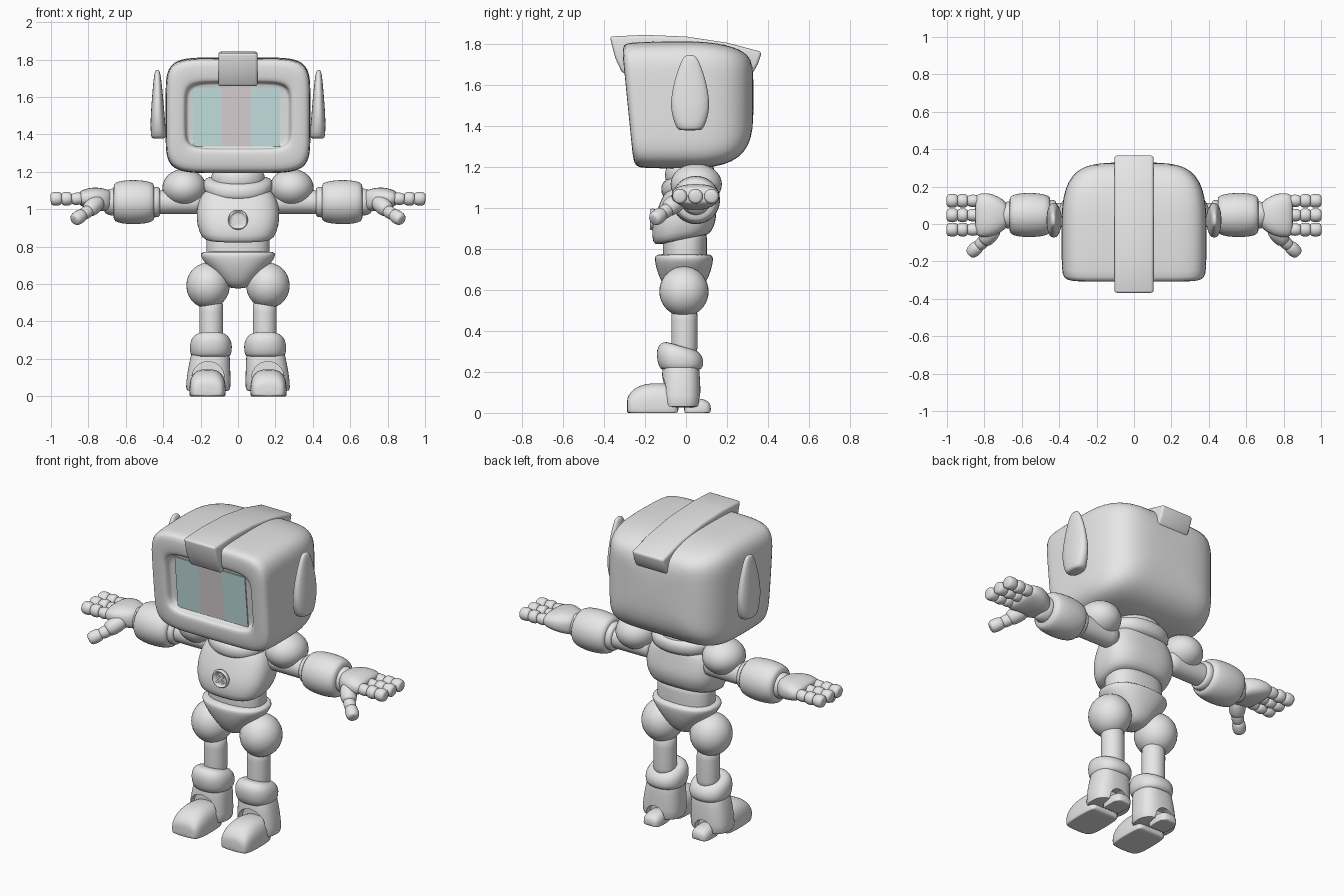
import bpy, bmesh, math
from mathutils import Matrix, Vector

if "Cube" in bpy.data.objects:
    bpy.data.objects.remove(bpy.data.objects["Cube"])


def material(name, rgb):
    m = bpy.data.materials.new(name)
    m.use_nodes = True
    m.diffuse_color = (*rgb, 1)
    m.node_tree.nodes["Principled BSDF"].inputs["Base Color"].default_value = (*rgb, 1)
    return m


GREY = material("shell grey", (0.8, 0.8, 0.8))
BLUE = material("screen pale blue", (0.7, 0.95, 0.95))
MAUVE = material("screen warm grey", (0.74, 0.68, 0.69))


def add_object(name, bm, mat=GREY, smooth=True):
    bmesh.ops.recalc_face_normals(bm, faces=bm.faces)
    mesh = bpy.data.meshes.new(name)
    bm.to_mesh(mesh)
    bm.free()
    mesh.materials.append(mat)
    for p in mesh.polygons:
        p.use_smooth = smooth
    ob = bpy.data.objects.new(name, mesh)
    bpy.context.collection.objects.link(ob)
    return ob


def activate(ob):
    bpy.ops.object.select_all(action="DESELECT")
    ob.select_set(True)
    bpy.context.view_layer.objects.active = ob


def mirror(ob):
    ob.modifiers.new("Mirror", "MIRROR").use_mirror_merge = False
    return ob


def loft(name, rings, axis="z", n=2, segs=28, warp=None, matrix=None):
    """Skin superellipse rings (position, centre, radii) along an axis."""
    order = {"x": (2, 0, 1), "y": (0, 2, 1), "z": (0, 1, 2)}[axis]
    bm = bmesh.new()
    loops = []
    for t, centre, radii in rings:
        loop = []
        for i in range(segs):
            a = math.tau * i / segs
            uv = [c + r * math.copysign(abs(f) ** (2 / n), f)
                  for c, r, f in zip(centre, radii, (math.cos(a), math.sin(a)))]
            local = (*uv, t)
            co = Vector([local[k] for k in order])
            if warp:
                co = warp(co)
            loop.append(bm.verts.new(matrix @ co if matrix else co))
        loops.append(loop)
    for a, b in zip(loops, loops[1:]):
        for i in range(segs):
            j = (i + 1) % segs
            bm.faces.new((a[i], a[j], b[j], b[i]))
    bm.faces.new(loops[0])
    bm.faces.new(loops[-1])
    ob = add_object(name, bm)
    ob.modifiers.new("Subdivision", "SUBSURF").levels = 1
    ob.modifiers["Subdivision"].render_levels = 1
    return ob


def turned(name, centre, profile, axis="z", **kw):
    """Round part from (position, radius) pairs."""
    return loft(name, [(t, centre, (r, r)) for t, r in profile], axis, **kw)


def ball(name, centre, radii):
    bm = bmesh.new()
    bmesh.ops.create_uvsphere(bm, u_segments=32, v_segments=20, radius=1,
                              matrix=Matrix.Translation(centre) @ Matrix.Diagonal((*radii, 1)))
    return mirror(add_object(name, bm))


def link(name, start, end, r):
    """Rounded finger segment between two points."""
    a, d = Vector(start), Vector(end) - Vector(start)
    m = Matrix.Translation(a) @ d.to_track_quat("Z", "Y").to_matrix().to_4x4()
    shape = ((0, .6), (.1, .9), (.5, 1), (.9, .9), (1, .6))
    return mirror(turned(name, (0, 0), [(t * d.length, k * r) for t, k in shape],
                         segs=16, matrix=m))


def box(name, centre, size, mat=GREY, warp=None, spin=0):
    bm = bmesh.new()
    bmesh.ops.create_cube(bm, size=1, matrix=Matrix.Translation(centre)
                          @ Matrix.Rotation(spin, 4, "Y") @ Matrix.Diagonal((*size, 1)))
    if warp:
        for v in bm.verts:
            v.co = warp(v.co)
    return add_object(name, bm, mat, smooth=False)


# Head with recessed screen; the face leans forward at the top
def lean(co):
    k = max(0, min(1, (0.1 - co.y) / 0.3))
    return Vector((co.x, co.y - 0.1 * k * (co.z - 1.5), co.z))


head = [(-.235, 1.5, .264, .166), (-.235, 1.5, .274, .174), (-.265, 1.5, .28, .178),
        (-.278, 1.5, .287, .184), (-.285, 1.5, .302, .198), (-.284, 1.5, .35, .27),
        (-.272, 1.5, .378, .299), (-.24, 1.5, .387, .307), (-.1, 1.502, .388, .31),
        (.05, 1.503, .388, .31), (.14, 1.502, .38, .303), (.225, 1.505, .355, .282),
        (.285, 1.515, .305, .245), (.318, 1.53, .24, .195), (.33, 1.54, .13, .11)]
loft("head", [(y, (0, z), (rx, rz)) for y, z, rx, rz in head], "y", n=6, segs=56, warp=lean)

# Screen bands
for name, x, mat in (("screen_band_right", -.1625, BLUE), ("screen_band_middle", -.0075, MAUVE),
                     ("screen_band_left", .1475, BLUE)):
    box(name, (x, -.24, 1.49), (.155, .006, .31), mat, lean)

# Crest over the head
bm = bmesh.new()
outline = [(-.31, 1.655), (-.345, 1.73), (-.372, 1.835), (-.2, 1.843), (0, 1.835), (.2, 1.805),
           (.37, 1.76), (.35, 1.7), (.325, 1.655), (.27, 1.66), (.2, 1.73), (-.24, 1.73), (-.28, 1.66)]
side = bm.faces.new([bm.verts.new((-.105, y, z)) for y, z in outline])
moved = bmesh.ops.extrude_face_region(bm, geom=[side])["geom"]
bmesh.ops.translate(bm, vec=(.21, 0, 0), verts=[g for g in moved if isinstance(g, bmesh.types.BMVert)])
crest = add_object("head_crest", bm)
bevel = crest.modifiers.new("Bevel", "BEVEL")
bevel.width, bevel.segments = .018, 3
activate(crest)
bpy.ops.object.modifier_apply(modifier="Bevel")
bpy.ops.object.shade_smooth_by_angle(angle=math.radians(35))

# Ears
ear = [(1.377, .425, .032, .05), (1.385, .425, .041, .066), (1.45, .428, .04, .09),
       (1.52, .43, .036, .097), (1.62, .43, .028, .078), (1.7, .431, .02, .05),
       (1.735, .431, .014, .032), (1.745, .431, .007, .016)]
mirror(loft("ear", [(z, (x, .02), (rx, ry)) for z, x, rx, ry in ear], n=2.4))

# Torso
chest = [(.815, -.02, .165, .115), (.825, -.02, .195, .143), (.9, -.012, .219, .157),
         (.97, 0, .224, .15), (1.05, .01, .212, .126), (1.1, .02, .18, .11), (1.13, .025, .12, .09)]
loft("chest", [(z, (0, y), (rx, ry)) for z, y, rx, ry in chest], n=2.8, segs=40,
     warp=lambda c: Vector((c.x, c.y, c.z + max(0, 1 - c.z) * (c.y + .15) * 1.1)))
loft("collar", [(z, (0, .02), (r, r * .76)) for z, r in
                ((1.05, .15), (1.07, .18), (1.11, .19), (1.14, .178), (1.15, .14))],
     n=2.2, warp=lambda c: Vector((c.x, c.y, c.z + .3 * min(c.y, .03) + .02)))
loft("neck", [(z, (0, .02), (r, r * .85)) for z, r in
              ((1.1, .14), (1.15, .145), (1.18, .145), (1.22, .13))])
loft("waist", [(z, (0, -.005), (.17, .108)) for z in (.7, .72, .86, .9)], n=2.4)
loft("pelvis", [(z, (0, -.01), (rx, ry)) for z, rx, ry in
                ((.575, .04, .05), (.6, .075, .085), (.64, .11, .11), (.69, .16, .132),
                 (.74, .198, .143), (.765, .203, .143), (.777, .18, .125))], n=2.3)

# Chest button with crossed bars
turned("chest_button", (0, .943), [(-.14, .054), (-.168, .054), (-.177, .05), (-.177, .044),
                                   (-.168, .039), (-.166, .03)], "y")
for name, spin in (("button_bar_a", math.pi / 4), ("button_bar_b", -math.pi / 4)):
    box(name, (0, -.168, .943), (.066, .012, .014), spin=spin)

# Arms
ball("shoulder", (.287, .05, 1.115), (.117, .125, .1))
ARM = (.048, 1.038)
for name, profile in (
        ("upper_arm", ((.18, .062), (.2, .064), (.44, .064), (.48, .064))),
        ("elbow_cuff", ((.415, .068), (.42, .08), (.45, .083), (.47, .08))),
        ("forearm", ((.446, .085), (.452, .104), (.5, .116), (.56, .12), (.62, .116),
                     (.66, .104), (.668, .085))),
        ("wrist", ((.65, .075), (.67, .075), (.7, .066), (.72, .055)))):
    mirror(turned(name, ARM, profile, "x"))
mirror(loft("palm", [(x, (.047, z), (ry, rz)) for x, z, ry, rz in
                     ((.67, 1.045, .055, .05), (.7, 1.047, .085, .06), (.75, 1.055, .113, .063),
                      (.8, 1.058, .12, .056), (.84, 1.058, .113, .042), (.85, 1.058, .09, .03))],
            "x", n=2.5))

# Fingers and thumb
for finger, y in (("front", -.03), ("middle", .047), ("rear", .124)):
    for part, x0, x1, r in (("base", .83, .892, .035), ("mid", .887, .945, .039),
                            ("tip", .94, 1.003, .039)):
        link(f"{finger}_finger_{part}", (x0, y, 1.058), (x1, y, 1.054), r)
link("thumb_base", (.74, -.02, 1.045), (.805, -.095, .99), .048)
link("thumb_mid", (.785, -.075, 1.0), (.835, -.122, .968), .036)
link("thumb_tip", (.825, -.112, .975), (.878, -.16, .94), .039)

# Legs
ball("thigh", (.16, -.01, .592), (.116, .12, .122))
mirror(turned("leg_tube", (.143, -.008), ((.27, .064), (.3, .064), (.47, .064), (.52, .066))))
mirror(loft("knee_guard", [(z, (.145, y), (rx, ry)) for z, y, rx, ry in
                           ((.205, -.025, .095, .09), (.22, -.025, .11, .107), (.28, -.03, .115, .117),
                            (.325, -.03, .106, .107), (.35, -.025, .085, .085), (.355, -.02, .065, .065))],
            n=2.3, warp=lambda c: Vector((c.x, c.y, c.z - max(0, c.z - .22) * (c.y + .12) * 2.2))))

# Boots with arched openings at toe and heel
boot = loft("boot", [(z, (x, -.025), (rx, ry)) for z, x, rx, ry in
                     ((.025, .16, .112, .085), (.035, .16, .121, .097), (.13, .156, .116, .096),
                      (.22, .148, .104, .09), (.25, .146, .1, .085))], n=2.6)
activate(boot)
bpy.ops.object.modifier_apply(modifier="Subdivision")
for y, r, z in ((-.14, .086, .1), (.1, .058, .045)):
    cutter = turned("arch_cutter", (.16, z), ((y - .075, r), (y + .075, r)), "y")
    cutter.modifiers.clear()
    cutter.hide_render = True
    lower = box("arch_cutter_lower", (.16, y, z - .1), (r * 1.98, .15, .2))
    lower.hide_render = True
    for tool in (cutter, lower):
        cut = boot.modifiers.new("Arch", "BOOLEAN")
        cut.operation, cut.object = "DIFFERENCE", tool
        activate(boot)
        bpy.ops.object.modifier_apply(modifier="Arch")
        bpy.data.objects.remove(tool)
bpy.ops.object.shade_smooth_by_angle(angle=math.radians(35))
mirror(boot)


# Feet with flat soles
def flat_sole(co):
    return Vector((co.x, co.y, max(co.z, 0)))


mirror(loft("foot", [(y, (.163, .03), (rx, rz)) for y, rx, rz in
                     ((-.288, .06, .03), (-.283, .08, .055), (-.255, .092, .09), (-.2, .098, .114),
                      (-.12, .098, .118), (-.05, .092, .105), (-.035, .085, .09))],
            "y", n=2.7, warp=flat_sole))
mirror(loft("heel", [(y, (.16, .015), (rx, rz)) for y, rx, rz in
                     ((-.01, .05, .05), (0, .055, .057), (.07, .057, .057), (.105, .05, .045),
                      (.122, .035, .025))], "y", n=2.5, warp=flat_sole))
